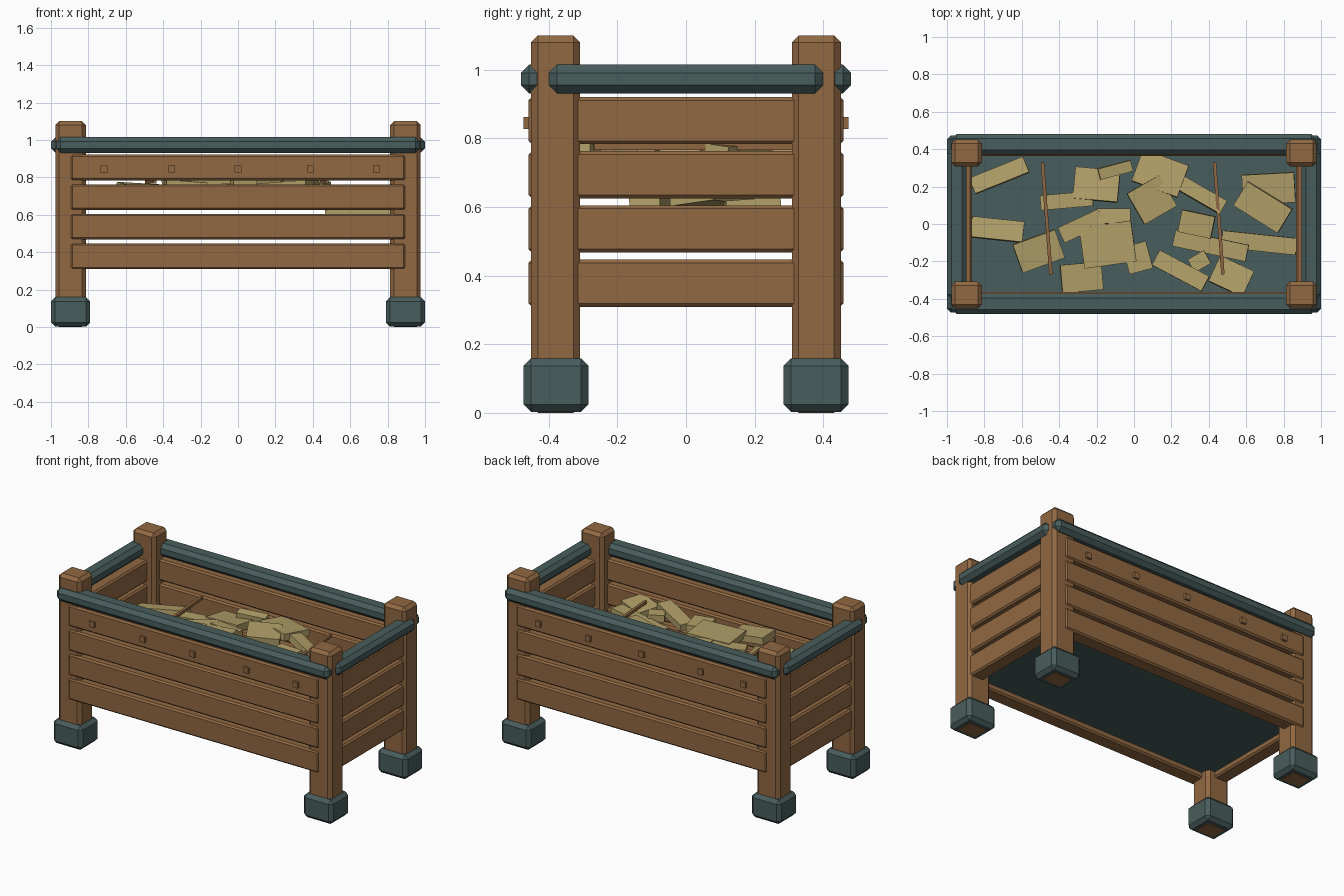
import bpy
import math
import random
from mathutils import Euler, Matrix, Vector
import bmesh

random.seed(4)
cube = bpy.data.objects.get("Cube")
if cube:
    bpy.data.objects.remove(cube, do_unlink=True)


def material(name, color):
    mat = bpy.data.materials.new(name)
    mat.use_nodes = True
    mat.diffuse_color = (*color, 1)
    mat.node_tree.nodes["Principled BSDF"].inputs["Base Color"].default_value = (*color, 1)
    return mat


wood = material("brown wood", (0.285, 0.14, 0.055))
metal = material("teal metal", (0.064, 0.11, 0.107))
straw = material("pale wood", (0.45, 0.355, 0.142))


def block(name, center, size, mat, bevel=0.0, turn=(0, 0, 0)):
    """A box with chamfered edges."""
    bm = bmesh.new()
    bmesh.ops.create_cube(bm, size=1)
    bmesh.ops.scale(bm, vec=size, verts=bm.verts)
    if bevel:
        bmesh.ops.bevel(bm, geom=bm.edges[:], offset=bevel, segments=1, affect='EDGES')
    bm.transform(Matrix.Translation(center) @ Euler(turn).to_matrix().to_4x4())
    mesh = bpy.data.meshes.new(name)
    bm.to_mesh(mesh)
    bm.free()
    mesh.materials.append(mat)
    obj = bpy.data.objects.new(name, mesh)
    bpy.context.collection.objects.link(obj)
    return obj


def span(name, low, high, mat, bevel=0.0):
    """A box given by two opposite corners."""
    low, high = Vector(low), Vector(high)
    return block(name, (low + high) / 2, high - low, mat, bevel)


# Corner posts in metal shoes
for sx, side in ((-1, "right"), (1, "left")):
    for sy, end in ((-1, "front"), (1, "back")):
        x = 0.895 * sx
        block(f"{end}_{side}_post", (x, 0.38 * sy, 0.55), (0.162, 0.143, 1.1), wood, 0.02)
        block(f"{end}_{side}_foot", (x, 0.379 * sy, 0.081), (0.21, 0.19, 0.156), metal, 0.022)

# Slats of the four walls
for row in range(4):
    z = 0.378 + 0.158 * row
    for s, end in ((-1, "front"), (1, "back")):
        block(f"{end}_slat_{row}", (0, 0.411 * s, z), (1.79, 0.096, 0.138), wood, 0.01)
    for s, side in ((-1, "right"), (1, "left")):
        block(f"{side}_slat_{row}", (0.914 * s, 0, z), (0.096, 0.7, 0.138), wood, 0.01)

# Top rails
for s, end in ((-1, "front"), (1, "back")):
    block(f"{end}_rail", (0, 0.426 * s, 0.973), (1.946, 0.11, 0.084), metal, 0.024)
for s, side in ((-1, "right"), (1, "left")):
    block(f"{side}_rail", (0.948 * s, 0, 0.973), (0.104, 0.8, 0.084), metal, 0.024)

# Square pegs in the upper slats
pegs = {-1: (-0.717, -0.354, 0, 0.386, 0.74), 1: (-0.737, -0.43, -0.01, 0.373, 0.73)}
for s, places in pegs.items():
    for x in places:
        block("peg", (x, 0.457 * s, 0.845), (0.036, 0.032, 0.036), wood)

# Floor panel
span("floor", (-0.88, -0.38, 0.345), (0.88, 0.38, 0.385), metal)

# Loose boards inside: x, y, length, width, turn in degrees
boards = (
    (-.72, .26, .31, .09, 22), (-.73, -.03, .28, .11, -6), (-.51, -.145, .24, .16, 20),
    (-.36, .125, .28, .08, 5), (-.2, .21, .24, .17, -5), (-.1, .29, .18, .06, 15),
    (.14, .27, .26, .18, -20), (.095, .13, .2, .19, 30), (.36, .155, .27, .08, -30),
    (-.28, -.01, .24, .09, 25), (-.11, .04, .18, .08, 0), (-.14, -.11, .28, .22, 8),
    (-.28, -.285, .22, .15, 5), (.02, -.18, .13, .15, 15), (.25, -.25, .3, .09, -28),
    (.335, 0, .18, .12, -12), (.41, -.115, .4, .09, -12), (.35, -.2, .1, .08, 30),
    (.52, -.28, .2, .15, -25), (.67, -.1, .4, .09, -6), (.72, .19, .28, .16, 3),
    (.69, .09, .28, .15, -32),
)
for x, y, length, width, angle in boards:
    # The heap is highest in the middle
    z = 0.785 - 0.18 * x * x - 0.1 * abs(y) + random.uniform(-0.02, 0.02)
    if x > 0.6:
        z -= 0.07
    tilt = (random.uniform(-0.15, 0.15), random.uniform(-0.1, 0.1), math.radians(angle))
    block("loose_board", (x, y, z), (length, width, 0.044), straw, 0, tilt)

# Two thin sticks across the heap
for x in (-0.467, 0.453):
    block("stick", (x, 0.03, 0.775), (0.018, 0.6, 0.018), wood, 0, (0, 0, math.radians(4.3)))
